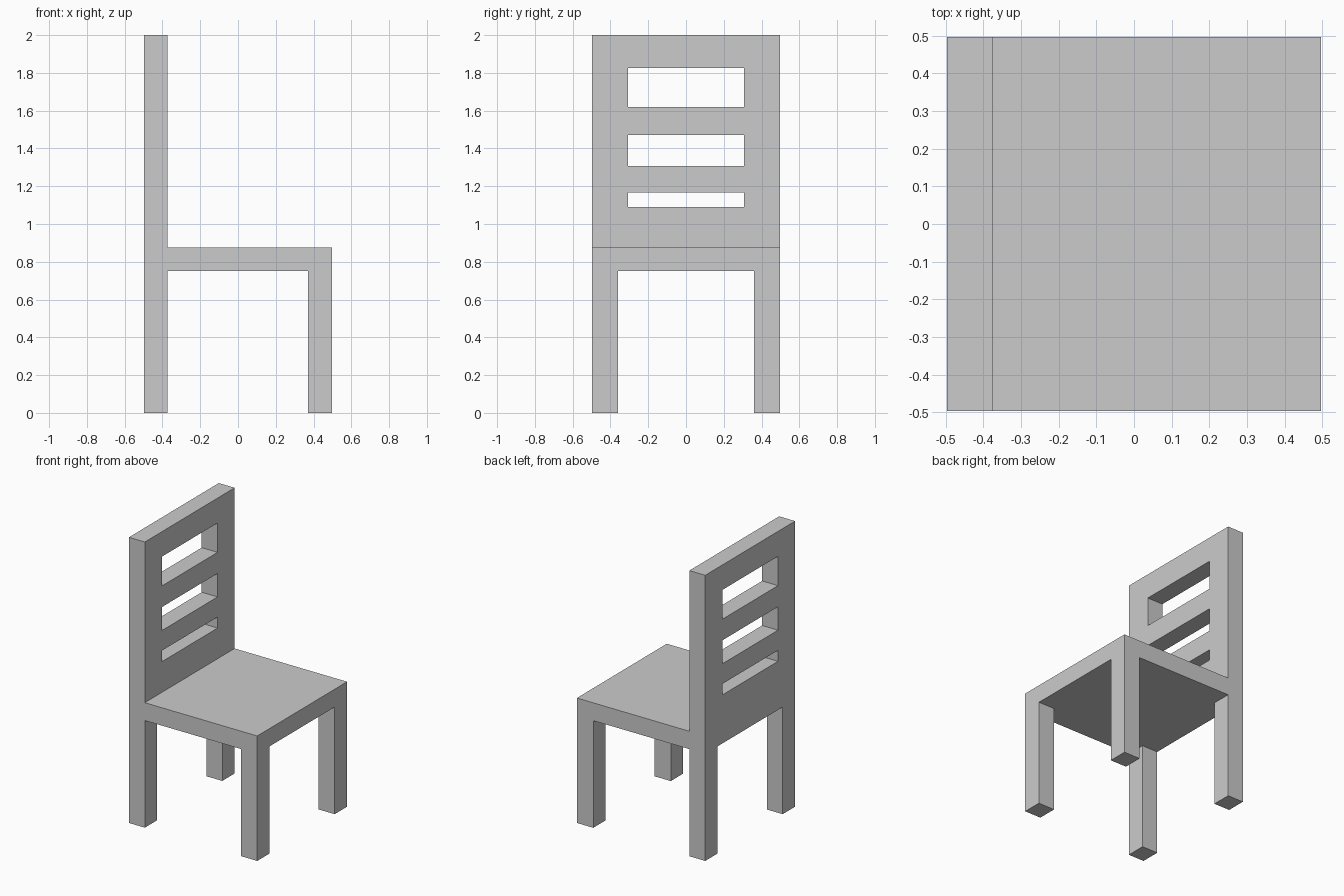
import bpy
import bmesh
from mathutils import Matrix, Vector

if "Cube" in bpy.data.objects:
    bpy.data.objects.remove(bpy.data.objects["Cube"])

HALF = 0.497                      # half width and half depth
BACK_X, LEG_X = -0.374, 0.37      # front of the backrest, back of the front legs
SEAT_LOW, SEAT_TOP, TOP = 0.75, 0.875, 2.0


def add_object(name, bm):
    bmesh.ops.recalc_face_normals(bm, faces=bm.faces)
    mesh = bpy.data.meshes.new(name)
    bm.to_mesh(mesh)
    bm.free()
    obj = bpy.data.objects.new(name, mesh)
    bpy.context.collection.objects.link(obj)
    return obj


def box(name, low, high):
    low, high = Vector(low), Vector(high)
    bm = bmesh.new()
    bmesh.ops.create_cube(
        bm, size=1,
        matrix=Matrix.Translation((low + high) / 2) @ Matrix.Diagonal((high - low).to_4d()))
    return add_object(name, bm)


def cut(target, low, high):
    cutter = box("cutter", low, high)
    cutter.hide_render = True
    mod = target.modifiers.new("cut", 'BOOLEAN')
    mod.operation, mod.solver, mod.object = 'DIFFERENCE', 'EXACT', cutter
    bpy.context.view_layer.objects.active = target
    bpy.ops.object.modifier_apply(modifier=mod.name)
    bpy.data.objects.remove(cutter)


# Side profile of backrest, seat and legs, extruded across the width
profile = [(-HALF, 0), (BACK_X, 0), (BACK_X, SEAT_LOW), (LEG_X, SEAT_LOW), (LEG_X, 0),
           (HALF, 0), (HALF, SEAT_TOP), (BACK_X, SEAT_TOP), (BACK_X, TOP), (-HALF, TOP)]
bm = bmesh.new()
face = bm.faces.new([bm.verts.new((x, -HALF, z)) for x, z in profile])
side = bmesh.ops.extrude_face_region(bm, geom=[face])["geom"]
bmesh.ops.translate(bm, vec=(0, 2 * HALF, 0),
                    verts=[v for v in side if isinstance(v, bmesh.types.BMVert)])
chair = add_object("chair_frame", bm)

# Gap between the left and right legs
cut(chair, (-1, -0.36, -0.5), (1, 0.36, SEAT_LOW))

# Slots between the backrest slats
for low, high in ((1.09, 1.167), (1.308, 1.472), (1.62, 1.825)):
    cut(chair, (-1, -0.308, low), (0, 0.308, high))
